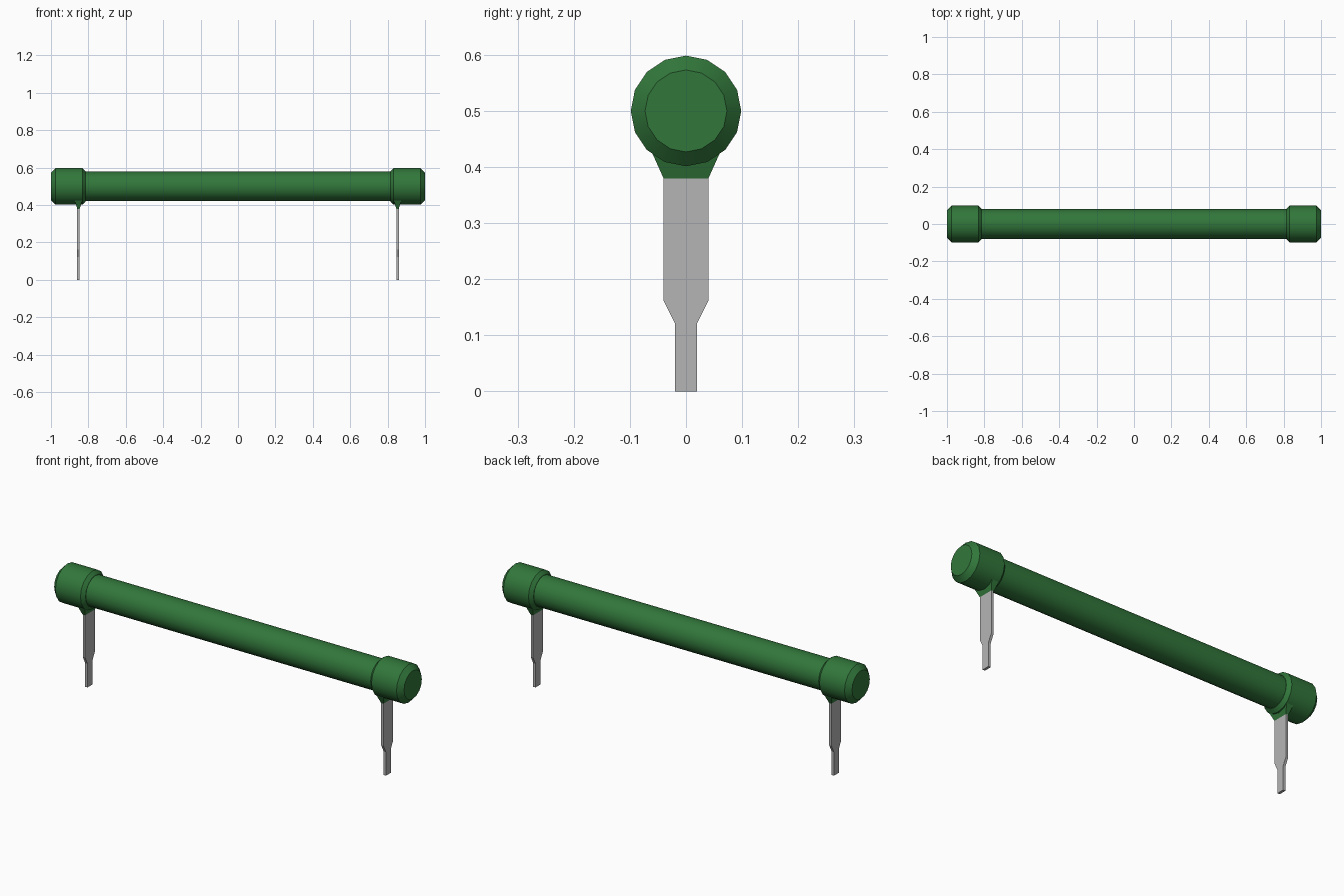
import bpy, bmesh, math

cube = bpy.data.objects.get("Cube")
if cube:
    bpy.data.objects.remove(cube, do_unlink=True)

AXIS_Z = 0.5   # height of the barrel axis
LEG_X = 0.853  # distance of each leg from the centre


def material(name, rgb):
    m = bpy.data.materials.new(name)
    m.use_nodes = True
    m.diffuse_color = (*rgb, 1)
    m.node_tree.nodes["Principled BSDF"].inputs["Base Color"].default_value = (*rgb, 1)
    return m


GREEN = material("green coating", (0.031, 0.183, 0.043))
GREY = material("grey metal", (0.46, 0.46, 0.46))


def finish(name, bm, mat, smooth=False):
    bmesh.ops.recalc_face_normals(bm, faces=bm.faces)
    me = bpy.data.meshes.new(name)
    bm.to_mesh(me)
    bm.free()
    me.materials.append(mat)
    ob = bpy.data.objects.new(name, me)
    bpy.context.collection.objects.link(ob)
    if smooth:
        bpy.ops.object.select_all(action='DESELECT')
        ob.select_set(True)
        bpy.context.view_layer.objects.active = ob
        bpy.ops.object.shade_smooth_by_angle(angle=math.radians(30))
    return ob


def loft(name, rings, mat, smooth=False):
    """Skin a closed solid through a list of equal-length point rings."""
    bm = bmesh.new()
    vs = [[bm.verts.new(p) for p in ring] for ring in rings]
    n = len(vs[0])
    for a, b in zip(vs, vs[1:]):
        for i in range(n):
            j = (i + 1) % n
            bm.faces.new((a[i], a[j], b[j], b[i]))
    bm.faces.new(vs[0])
    bm.faces.new(vs[-1])
    return finish(name, bm, mat, smooth)


def lathe_x(name, profile, mat, sides=16):
    """Turn (x, radius) pairs around the barrel axis."""
    angles = [2 * math.pi * i / sides for i in range(sides)]
    rings = [[(x, r * math.cos(a), AXIS_Z + r * math.sin(a)) for a in angles]
             for x, r in profile]
    return loft(name, rings, mat, True)


def rect(cx, hx, hy, z):
    return [(cx - hx, -hy, z), (cx + hx, -hy, z), (cx + hx, hy, z), (cx - hx, hy, z)]


# Long barrel
lathe_x("barrel", [(-0.83, 0.079), (0.83, 0.079)], GREEN)

for side, s in (("left", 1), ("right", -1)):
    # Chamfered end cap
    lathe_x(f"{side}_end_cap",
            [(s * 0.815, 0.081), (s * 0.832, 0.0985), (s * 0.975, 0.0985), (s, 0.073)], GREEN)
    # Flared collar where the leg enters the cap
    loft(f"{side}_collar",
         [rect(s * LEG_X, 0.0065, 0.04, 0.38), rect(s * LEG_X, 0.025, 0.067, 0.44)], GREEN)
    # Flat leg narrowing to a pin
    loft(f"{side}_leg",
         [rect(s * LEG_X, 0.0065, hy, z)
          for hy, z in ((0.02, 0), (0.02, 0.122), (0.04, 0.162), (0.04, 0.38))], GREY)
